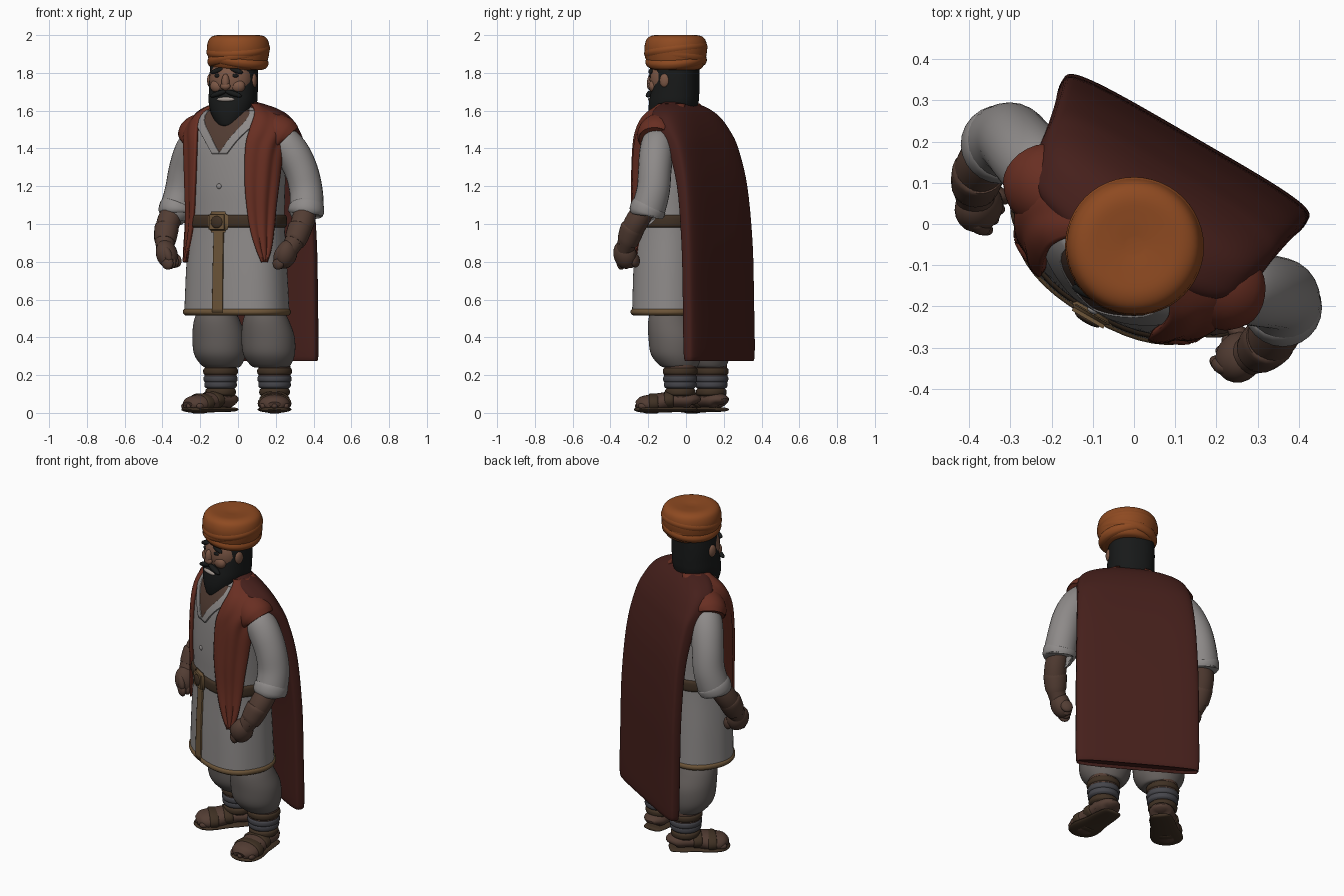
import bpy, bmesh, math
from math import sin, cos, pi, radians
from mathutils import Matrix, Vector

if "Cube" in bpy.data.objects:
    bpy.data.objects.remove(bpy.data.objects["Cube"])

# The figure stands turned 30 degrees; parts are built facing -y, then turned
TURN = Matrix.Rotation(radians(-30), 4, 'Z') @ Matrix.Translation((0.018, 0, 0))
MATS = {}
COLS = dict(cape=(.06, .014, .011), vest=(.14, .028, .016), turban=(.27, .068, .015),
            tunic=(.27, .255, .25), pants=(.13, .115, .108), skin=(.2, .095, .06),
            limb=(.085, .046, .033), hair=(.009, .01, .01), leather=(.05, .03, .017),
            gold=(.15, .09, .04), wrap=(.06, .06, .07), teeth=(.35, .3, .27))


def finish(name, bm, col, m=Matrix(), solid=0):
    bmesh.ops.recalc_face_normals(bm, faces=bm.faces)
    me = bpy.data.meshes.new(name)
    bm.to_mesh(me)
    bm.free()
    me.transform(TURN @ m)
    if m.determinant() < 0:
        me.flip_normals()
    if col not in MATS:
        MATS[col] = bpy.data.materials.new(col)
        MATS[col].diffuse_color = (*COLS[col], 1)
    me.materials.append(MATS[col])
    ob = bpy.data.objects.new(name, me)
    bpy.context.collection.objects.link(ob)
    if solid:
        mod = ob.modifiers.new("thickness", 'SOLIDIFY')
        mod.thickness, mod.offset = solid, 0
    return ob


def spline(rows, n=5):
    """Catmull-Rom samples through rows of numbers."""
    out = []
    for i in range(len(rows) - 1):
        p = [rows[max(i - 1, 0)], rows[i], rows[i + 1], rows[min(i + 2, len(rows) - 1)]]
        for k in range(n):
            t = k / n
            out.append([.5 * (2 * b + (c - a) * t + (2 * a - 5 * b + 4 * c - d) * t * t
                              + (3 * b - a - 3 * c + d) * t ** 3) for a, b, c, d in zip(*p)])
    return out + [list(rows[-1])]


def skin_rings(rings, closed=True):
    bm = bmesh.new()
    vs = [[bm.verts.new(p) for p in r] for r in rings]
    n = len(vs[0])
    for a, b in zip(vs, vs[1:]):
        for j in range(n if closed else n - 1):
            k = (j + 1) % n
            bm.faces.new((a[j], a[k], b[k], b[j]))
    if closed:
        bm.faces.new(vs[0])
        bm.faces.new(vs[-1])
    return bm


def oval(row, t, grow=0):
    """Point of a super-ellipse section: z, half width, front y, back y, exponent."""
    z, rx, f, b, e = row
    pw = lambda v: math.copysign(abs(v) ** (2 / e), v)
    return ((rx + grow) * pw(sin(t)), (f + b) / 2 - ((b - f) / 2 + grow) * pw(cos(t)), z)


def loft(name, rows, col, grow=0, n=48, m=Matrix(), x=0):
    rings = [[oval(r, 2 * pi * j / n, grow) for j in range(n)] for r in spline(rows)]
    return finish(name, skin_rings(rings), col, Matrix.Translation((x, 0, 0)) @ m)


def tube(name, rows, col, m=Matrix(), n=24):
    pts = spline(rows, 4)
    rings = []
    for i, p in enumerate(pts):
        t = (Vector(pts[min(i + 1, len(pts) - 1)][:3]) - Vector(pts[max(i - 1, 0)][:3])).normalized()
        a = t.cross(Vector((0, 0, 1) if abs(t.y) > .8 else (0, 1, 0))).normalized()
        b = t.cross(a)
        rings.append([Vector(p[:3]) + p[3] * (a * cos(2 * pi * j / n) + b * sin(2 * pi * j / n))
                      for j in range(n)])
    return finish(name, skin_rings(rings), col, m)


def ball(name, pos, size, col, rot=0, m=Matrix()):
    bm = bmesh.new()
    bmesh.ops.create_uvsphere(bm, u_segments=20, v_segments=12, radius=1)
    return finish(name, bm, col, m @ Matrix.Translation(pos) @ Matrix.Rotation(rot, 4, 'Y')
                  @ Matrix.Diagonal((*size, 1)))


# Tunic body sections, shared by everything worn on the torso
BODY = [(.52, .288, -.245, .16, 2.4), (.75, .277, -.24, .15, 2.4), (1, .262, -.23, .14, 2.4),
        (1.2, .266, -.232, .14, 2.4), (1.4, .275, -.218, .12, 2.4), (1.5, .272, -.192, .1, 2.4),
        (1.57, .232, -.158, .075, 2.3), (1.62, .15, -.12, .05, 2), (1.645, .09, -.11, .03, 2)]
DENSE = spline(BODY, 12)


def body_at(z):
    return next([u + (v - u) * (z - a[0]) / (b[0] - a[0]) for u, v in zip(a, b)]
                for a, b in zip(DENSE, DENSE[1:]) if a[0] <= max(z, .52) <= b[0])


def panel(name, rows, col, grow, s=1, folds=0, thick=.02, n=30):
    """Cloth on the torso: rows of z, inner angle, outer angle."""
    rings = []
    for z, a, b in spline(rows, 6):
        rings.append([oval(body_at(z), s * radians(a + (b - a) * j / n),
                           grow + folds * sin(j / n * 5 * pi)) for j in range(n + 1)])
    return finish(name, skin_rings(rings, False), col, solid=thick)


def band(name, z0, z1, grow, col):
    zs = [z0, z0 + .01, (z0 + z1) / 2, z1 - .01, z1]
    rows = [body_at(z) for z in zs]
    for r, z, d in zip(rows, zs, (-.012, 0, .003, 0, -.012)):
        r[0], r[1], r[2], r[3] = z, r[1] + d, r[2] - d, r[3] + d
    loft(name, rows, col, grow)


# Tunic, belt and trims
loft("tunic", BODY, 'tunic')
band("tunic_hem", .515, .555, .005, 'gold')
band("belt", .98, 1.05, .01, 'leather')
panel("front_trim", [(.98, -4, 4), (.75, -4, 4), (.53, -4, 4)], 'gold', .003, thick=.01)
panel("neck_opening", [(1.38, -1, 1), (1.48, -13, 13), (1.6, -40, 40)], 'limb', .002, thick=.008)
for s in (-1, 1):
    panel("collar", [(1.37, -1, 6), (1.48, 12, 24), (1.6, 38, 60)], 'tunic', .004, s, thick=.012)
ball("tunic_button", (0, -.232, 1.2), (.014, .008, .014), 'tunic')
bm = bmesh.new()
bmesh.ops.create_cube(bm, size=1, matrix=Matrix.Translation((0, -.24, 1.01)) @ Matrix.Diagonal((.12, .035, .11, 1)))
bmesh.ops.bevel(bm, geom=bm.edges[:], offset=.016, segments=3, affect='EDGES')
finish("belt_buckle", bm, 'gold')
ball("buckle_centre", (0, -.257, 1.01), (.035, .01, .032), 'leather')

# Cape hanging from the shoulders
loft("cape", [(.288, .325, .19, .235, 4), (.3, .342, .172, .255, 4.2), (.6, .342, .165, .252, 4.2),
              (.9, .34, .155, .245, 4.2), (1.2, .33, .12, .22, 4.2), (1.4, .318, .05, .178, 4),
              (1.5, .308, -.04, .142, 3.4), (1.57, .278, -.09, .103, 3), (1.615, .21, -.1, .065, 2.6),
              (1.65, .1, -.1, .02, 2)], 'cape', n=64)

# Open vest panels over the shoulders and down each side of the chest
for s in (-1, 1):
    panel("vest_panel", [(1.63, 55, 150), (1.57, 40, 140), (1.5, 31, 120), (1.4, 28, 92), (1.2, 30, 82),
                         (1, 36, 74), (.88, 44, 67), (.8, 53, 58)], 'vest', .008, s, folds=.004)

# Arms with rolled sleeves and fists
for s in (-1, 1):
    mir = Matrix.Diagonal((s, 1, 1, 1))
    tube("vest_shoulder", [(.12, -.04, 1.545, .05), (.17, -.035, 1.515, .085), (.235, -.025, 1.48, .104),
                           (.278, -.015, 1.455, .1), (.285, -.013, 1.45, .085)], 'vest', mir)
    tube("sleeve", [(.24, -.01, 1.45, .06), (.27, -.005, 1.43, .085), (.315, .01, 1.37, .09), (.356, .025, 1.28, .088),
                    (.38, .03, 1.18, .088), (.395, .012, 1.09, .09), (.397, 0, 1.055, .088),
                    (.398, 0, 1.05, .06)], 'tunic', mir)
    tube("sleeve_cuff", [(.393, .014, 1.1, .085), (.395, .01, 1.09, .094), (.397, 0, 1.06, .094),
                         (.397, -.002, 1.05, .08)], 'tunic', mir)
    tube("forearm", [(.398, .005, 1.1, .055), (.41, -.05, 1.02, .062), (.405, -.1, .94, .056),
                     (.385, -.135, .88, .048), (.37, -.15, .85, .045)], 'limb', mir)
    tube("bracer", [(.409, -.075, .99, .05), (.408, -.08, .98, .064), (.398, -.115, .91, .057),
                    (.396, -.12, .905, .045)], 'limb', mir)
    ball("palm", (.365, -.152, .84), (.055, .064, .078), 'limb', .3, mir)
    for k in range(4):
        ball("finger", (.34, -.19 + .029 * k, .795 + .004 * k), (.034, .02, .038), 'limb', .5, mir)
    ball("thumb", (.34, -.192, .84), (.024, .02, .045), 'limb', .4, mir)

# Baggy trousers, wrapped shins and sandals
for s, turn in ((-1, -18), (1, 30)):
    loft("trouser_leg", [(.24, .08, -.01, .14, 2), (.25, .105, -.045, .155, 2), (.31, .138, -.095, .17, 2),
                         (.4, .142, -.11, .165, 2), (.48, .125, -.115, .13, 2), (.54, .1, -.105, .1, 2),
                         (.6, .08, -.09, .08, 2)], 'pants', x=s * .15)
    ankle = Matrix.Translation((s * .165, .07, 0)) @ Matrix.Rotation(radians(turn), 4, 'Z')
    loft("shin", [(.05, .065, -.07, .07, 2), (.12, .07, -.07, .07, 2), (.2, .085, -.085, .085, 2),
                  (.28, .08, -.08, .08, 2)], 'limb', m=ankle)
    for z, r, c in ((.22, .091, 'leather'), (.18, .089, 'wrap'), (.15, .085, 'wrap'), (.11, .08, 'leather')):
        loft("shin_wrap", [(z - .02, r - .01, -r + .01, r - .01, 2), (z - .01, r, -r, r, 2),
                           (z + .01, r, -r, r, 2), (z + .02, r - .01, -r + .01, r - .01, 2)], c, m=ankle)
    squash = ankle @ Matrix.Translation((0, 0, .022)) @ Matrix.Diagonal((1, 1, .6, 1))
    tube("foot", [(0, .09, .05, .02), (0, .06, .07, .065), (0, -.05, .075, .073), (0, -.14, .045, .083),
                  (0, -.195, .03, .075), (0, -.228, .022, .04)], 'limb', squash)
    for y, r, z in ((-.14, .088, .047), (-.06, .08, .076)):
        tube("sandal_strap", [(0, y + .025, z, r - .012), (0, y + .018, z, r), (0, y - .018, z, r),
                              (0, y - .025, z, r - .012)], 'leather', squash)
    for k in range(5):
        ball("toe", ((k - 2) * .03, -.214 + .009 * abs(k - 2), .036), (.018, .026, .018), 'limb', m=ankle)
    tube("sandal_sole", [(0, .092, 0, .02), (0, .08, 0, .055), (0, .02, 0, .068), (0, -.06, 0, .075),
                         (0, -.14, 0, .09), (0, -.2, 0, .082), (0, -.232, 0, .05), (0, -.245, 0, .015)],
         'leather', ankle @ Matrix.Translation((0, 0, .018)) @ Matrix.Diagonal((1, 1, .2, 1)))

# Head, turned slightly: dark hair and beard around a forward-set face
HEAD = Matrix.Translation((0, -.065, 0)) @ Matrix.Rotation(radians(12), 4, 'Z') @ Matrix.Translation((-.01, .08, 0))
loft("hair_and_beard", [(1.515, .03, -.2, -.13, 2), (1.53, .065, -.212, -.08, 2), (1.58, .105, -.218, .02, 2.2),
                        (1.64, .124, -.212, .045, 2.3), (1.7, .127, -.2, .05, 2.3), (1.78, .127, -.185, .05, 2.3),
                        (1.88, .122, -.18, .05, 2.2)], 'hair', m=HEAD)
ball("face", (0, -.11, 1.765), (.118, .1, .125), 'skin', m=HEAD)
ball("nose", (0, -.208, 1.75), (.022, .022, .045), 'skin', m=HEAD)
ball("nose_tip", (0, -.212, 1.73), (.028, .018, .02), 'skin', m=HEAD)
ball("smile", (0, -.206, 1.66), (.05, .012, .012), 'teeth', m=HEAD)
for s in (-1, 1):
    ball("cheek", (s * .055, -.172, 1.73), (.042, .03, .036), 'skin', m=HEAD)
    ball("eye", (s * .045, -.194, 1.785), (.022, .01, .011), 'hair', m=HEAD)
    ball("eyebrow", (s * .052, -.188, 1.812), (.04, .015, .014), 'hair', s * .3, HEAD @ Matrix.Diagonal((1, 1, 1, 1)))
    ball("moustache", (s * .042, -.203, 1.69), (.05, .016, .014), 'hair', s * .3, HEAD)
    ball("ear", (s * .124, -.095, 1.76), (.013, .026, .036), 'skin', m=HEAD)

# Turban with slanted wraps
T = Matrix.Translation((.01, -.046, 0))
loft("turban", [(z, r, -r, r, 2) for z, r in ((1.815, .11), (1.825, .137), (1.86, .154), (1.915, .165), (1.955, .163),
                                               (1.985, .149), (1.999, .118), (1.998, .07), (1.993, .02))], 'turban', m=T)
for ax, tilt, z, r in (('Y', 10, 1.87, .141), ('Y', -10, 1.88, .144), ('X', 8, 1.92, .148)):
    lean = T @ Matrix.Translation((0, 0, z)) @ Matrix.Rotation(radians(tilt), 4, ax)
    loft("turban_wrap", [(h, r + d, -r - d, r + d, 2) for h, d in
                         ((-.03, 0), (-.02, .014), (0, .021), (.02, .014), (.03, 0))], 'turban', m=lean)

# Smooth shading with crisp edges
for ob in bpy.data.objects:
    ob.select_set(True)
    bpy.context.view_layer.objects.active = ob
bpy.ops.object.shade_smooth_by_angle(angle=radians(45))

for m in bpy.data.materials:
    if m.users and not m.is_grease_pencil:
        m.use_nodes = True
        m.node_tree.nodes["Principled BSDF"].inputs["Base Color"].default_value = m.diffuse_color
